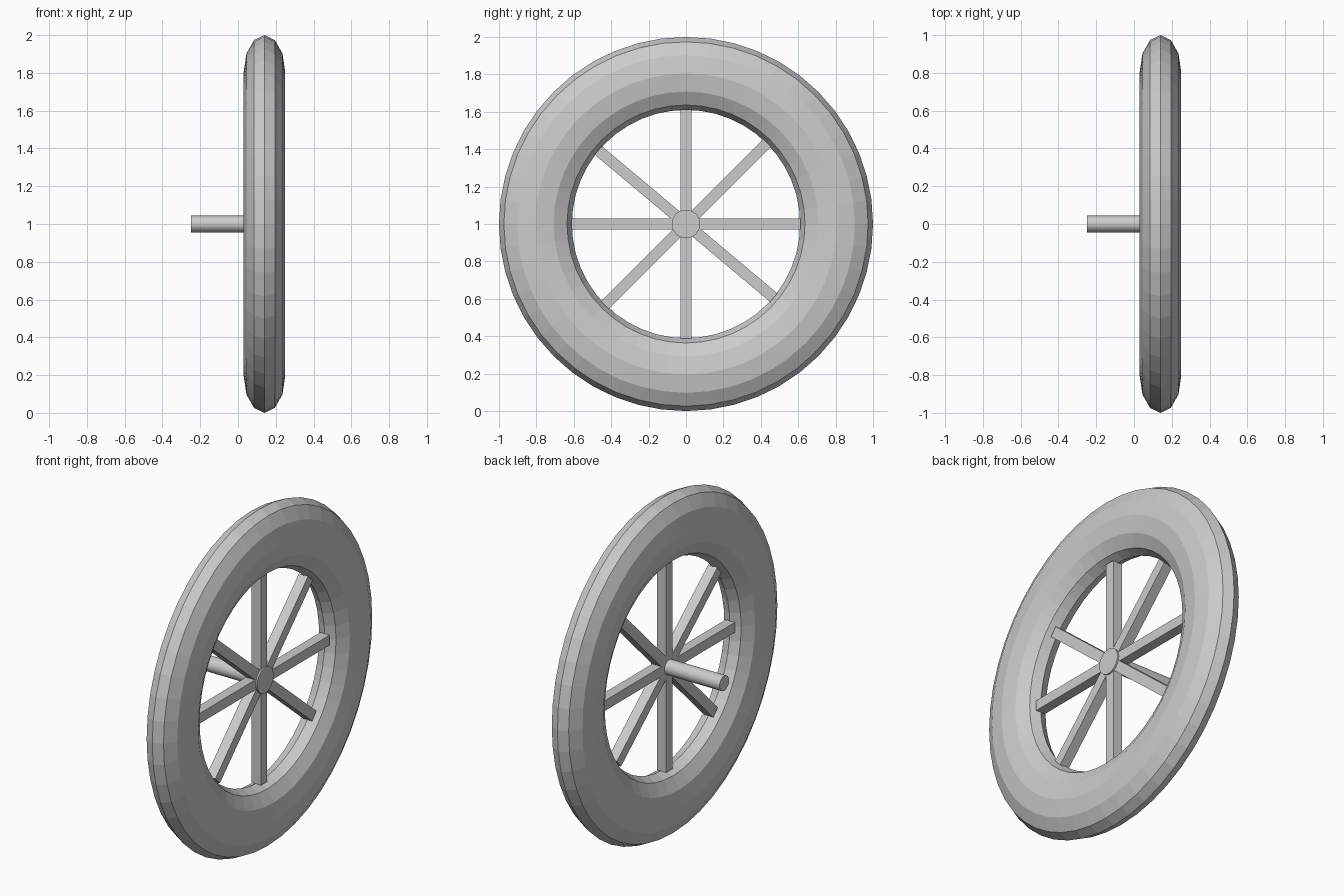
import bpy
from math import radians, pi

if "Cube" in bpy.data.objects:
    bpy.data.objects.remove(bpy.data.objects["Cube"])

CX, CZ = 0.14, 1.0   # wheel centre


def name_it(name):
    obj = bpy.context.object
    obj.name = name
    return obj


def rod(name, x0, x1, radius):
    """Cylinder running along x through the wheel centre."""
    bpy.ops.mesh.primitive_cylinder_add(
        vertices=32, radius=radius, depth=x1 - x0,
        location=((x0 + x1) / 2, 0, CZ), rotation=(0, pi / 2, 0))
    return name_it(name)


# Tyre: torus flattened along the axle direction
bpy.ops.mesh.primitive_torus_add(
    major_segments=48, minor_segments=12, major_radius=0.805,
    minor_radius=0.195, location=(CX, 0, CZ), rotation=(0, pi / 2, 0))
tyre = name_it("tyre")
tyre.scale = (1, 1, 0.11 / 0.195)

# Spokes: four full-diameter square bars, one slightly off 45 degrees
for i, angle in enumerate((0, 90, 45, -40)):
    bpy.ops.mesh.primitive_cube_add(
        size=1, location=(CX, 0, CZ), rotation=(radians(angle), 0, 0))
    name_it(f"spoke_bar_{i + 1}").scale = (0.06, 1.225, 0.06)

# Axle stub and hub cap
rod("axle", -0.25, 0.15, 0.044)
bpy.ops.object.shade_smooth_by_angle(angle=radians(30))
rod("hub_cap", 0.165, 0.179, 0.076)
bpy.ops.object.shade_smooth_by_angle(angle=radians(30))
